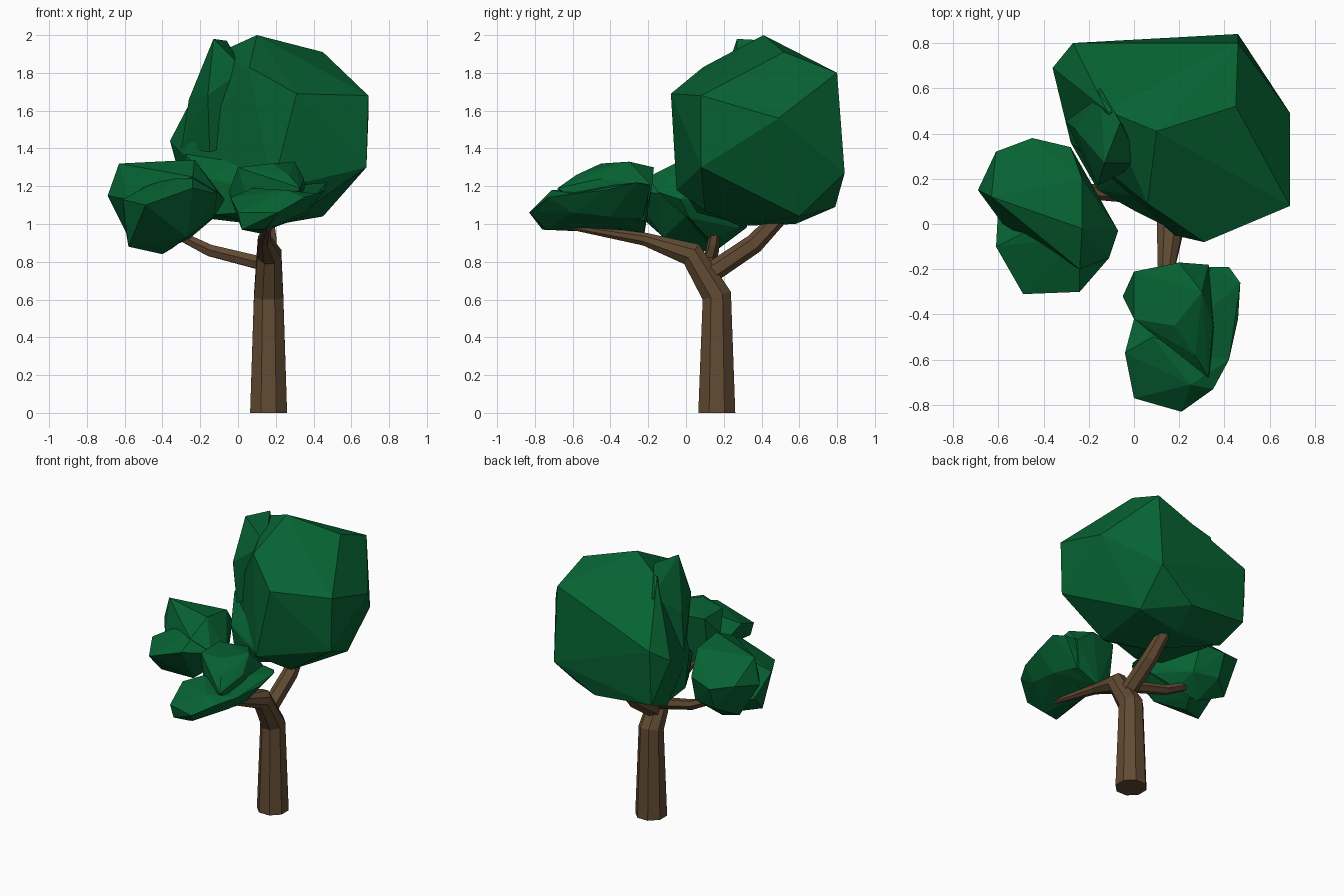
import bpy, bmesh, math
from mathutils import Vector


def material(name, color):
    m = bpy.data.materials.new(name)
    m.diffuse_color = color
    return m


BARK = material("bark", (0.12, 0.07, 0.033, 1))
LEAF = material("leaf", (0.002, 0.125, 0.033, 1))


def finish(name, bm, mat):
    bmesh.ops.recalc_face_normals(bm, faces=bm.faces)
    me = bpy.data.meshes.new(name)
    bm.to_mesh(me)
    bm.free()
    me.materials.append(mat)
    ob = bpy.data.objects.new(name, me)
    bpy.context.collection.objects.link(ob)
    return ob


def limb(name, path, sides):
    """Tapered tube; path holds (x, y, z, radius)."""
    bm = bmesh.new()
    pts = [Vector(p[:3]) for p in path]
    rings = []
    for i, p in enumerate(pts):
        d = Vector((0, 0, 0))
        if i > 0:
            d += (p - pts[i - 1]).normalized()
        if i < len(pts) - 1:
            d += (pts[i + 1] - p).normalized()
        q = Vector((0, 0, 1)).rotation_difference(d.normalized())
        ring = []
        for k in range(sides):
            a = 2 * math.pi * (k + 0.5) / sides
            ring.append(bm.verts.new(p + q @ Vector((math.cos(a), math.sin(a), 0)) * path[i][3]))
        rings.append(ring)
    for a, b in zip(rings, rings[1:]):
        for k in range(sides):
            n = (k + 1) % sides
            bm.faces.new((a[k], a[n], b[n], b[k]))
    bm.faces.new(rings[0])
    bm.faces.new(rings[-1])
    return finish(name, bm, BARK)


def clump(name, points):
    """Faceted leaf mass wrapped round a few corner points."""
    bm = bmesh.new()
    for p in points:
        bm.verts.new(p)
    bmesh.ops.convex_hull(bm, input=bm.verts)
    bmesh.ops.delete(bm, geom=[v for v in bm.verts if not v.link_faces], context='VERTS')
    return finish(name, bm, LEAF)


def merge(base, *others):
    """Union the masses into one closed skin and drop the helpers."""
    for o in others:
        mod = base.modifiers.new("union", 'BOOLEAN')
        mod.operation = 'UNION'
        mod.solver = 'EXACT'
        mod.object = o
    dg = bpy.context.evaluated_depsgraph_get()
    me = bpy.data.meshes.new_from_object(base.evaluated_get(dg))
    base.modifiers.clear()
    base.data = me
    for o in others:
        bpy.data.objects.remove(o)


# Trunk bending forward into the front branch
limb("trunk", [(0.162, 0.163, 0, 0.106), (0.162, 0.163, 0.62, 0.084), (0.165, 0.03, 0.84, 0.07),
               (0.14, -0.22, 0.92, 0.037), (0.16, -0.6, 0.985, 0.018)], 8)
# Side branches
limb("back_branch", [(0.16, 0.1, 0.72, 0.055), (0.16, 0.36, 0.895, 0.052), (0.15, 0.5, 1.04, 0.042)], 6)
limb("left_branch", [(0.13, 0.12, 0.79, 0.04), (-0.15, 0.14, 0.86, 0.035),
                     (-0.29, 0.15, 0.93, 0.03), (-0.31, 0.15, 0.97, 0.022)], 6)

# Large crown
crown = clump("main_crown", [
    (0.10, 0.41, 2.0), (0.45, 0.52, 1.91), (0.06, 0.09, 1.83), (0.46, 0.80, 1.80),
    (0.46, 0.84, 1.27), (0.69, 0.08, 1.68), (0.69, 0.49, 1.56), (0.68, 0.08, 1.30),
    (0.31, -0.08, 1.69), (0.31, -0.05, 1.47), (0.18, -0.05, 1.18), (-0.27, 0.80, 1.52),
    (-0.36, 0.69, 1.44), (-0.28, 0.36, 1.36), (-0.12, 0.50, 1.90), (-0.25, 0.57, 1.04),
    (-0.27, 0.78, 1.13), (0.17, 0.79, 1.09), (0.45, 0.60, 1.04), (0.12, 0.58, 1.0),
    (0.16, 0.28, 0.99), (0.35, 0.10, 1.07)])
# Raised peak on the left of the crown
peak = clump("crown_peak", [
    (-0.13, 0.27, 1.98), (-0.06, 0.45, 1.97), (-0.26, 0.42, 1.66), (-0.16, 0.17, 1.68),
    (-0.15, 0.20, 1.38), (-0.30, 0.45, 1.40), (0.05, 0.30, 1.45), (0.03, 0.27, 1.82),
    (-0.15, 0.60, 1.80)])
# Low left lobe of the crown
lobe = clump("crown_lobe", [
    (-0.28, 0.36, 1.37), (-0.06, 0.20, 1.37), (-0.16, 0.15, 1.24), (0.0, 0.06, 1.20),
    (0.04, 0.06, 1.06), (-0.12, 0.14, 1.05), (-0.26, 0.38, 1.10), (-0.23, 0.56, 1.05),
    (0.15, 0.29, 1.0), (0.18, -0.03, 1.20), (0.16, 0.10, 1.40), (0.1, 0.5, 1.2)])
merge(crown, peak, lobe)

# Left clump: upper mass and lower front shelf
left = clump("left_clump", [
    (-0.63, 0.12, 1.32), (-0.45, 0.10, 1.32), (-0.23, -0.02, 1.34), (-0.61, 0.32, 1.18),
    (-0.45, 0.38, 1.14), (-0.28, 0.34, 1.17), (-0.23, 0.20, 1.31), (-0.69, 0.15, 1.15),
    (-0.07, -0.03, 1.13), (-0.11, -0.15, 1.17), (-0.24, -0.20, 1.25), (-0.58, 0.00, 1.13),
    (-0.40, 0.16, 0.86), (-0.58, 0.22, 0.93), (-0.27, 0.28, 0.98), (-0.13, 0.02, 1.03),
    (-0.45, 0.32, 0.98), (-0.26, 0.12, 0.92)])
shelf = clump("left_shelf", [
    (-0.49, -0.31, 1.10), (-0.24, -0.30, 1.19), (-0.61, -0.10, 1.13), (-0.11, -0.15, 1.16),
    (-0.24, -0.06, 1.31), (-0.45, -0.02, 1.22), (-0.58, -0.04, 0.88), (-0.40, 0.05, 0.84),
    (-0.27, -0.12, 0.93), (-0.13, 0.00, 1.04), (-0.60, 0.08, 1.0), (-0.35, 0.14, 0.87)])
merge(left, shelf)

# Front clump: upper mass, lower front shelf and rounded right flank
front = clump("front_clump", [
    (0.0, -0.42, 1.30), (0.0, -0.21, 1.30), (0.18, -0.45, 1.32), (0.30, -0.30, 1.33),
    (0.20, -0.17, 1.30), (0.33, -0.18, 1.20), (-0.05, -0.32, 1.17), (0.27, -0.58, 1.26),
    (0.35, -0.45, 1.24), (0.33, -0.68, 1.19), (0.0, -0.25, 1.03), (0.12, -0.22, 0.95),
    (0.28, -0.22, 1.02), (0.10, -0.5, 0.96), (0.36, -0.48, 1.06)])
shelf = clump("front_shelf", [
    (0.0, -0.77, 1.06), (0.21, -0.83, 1.06), (0.35, -0.73, 1.14), (0.25, -0.71, 1.18),
    (-0.04, -0.57, 1.14), (0.08, -0.50, 1.19), (0.42, -0.60, 1.16), (0.0, -0.42, 1.04),
    (0.02, -0.76, 0.97), (0.14, -0.74, 0.97), (0.12, -0.30, 0.95), (0.32, -0.48, 1.04)])
flank = clump("front_flank", [
    (0.47, -0.26, 1.22), (0.42, -0.19, 1.20), (0.46, -0.42, 1.18), (0.34, -0.19, 1.21),
    (0.42, -0.60, 1.16), (0.35, -0.73, 1.14), (0.21, -0.82, 1.06), (0.15, -0.74, 0.97),
    (0.13, -0.23, 0.96), (0.29, -0.23, 1.03), (0.35, -0.40, 1.04), (0.35, -0.60, 1.06),
    (0.25, -0.45, 1.20)])
merge(front, shelf, flank)
